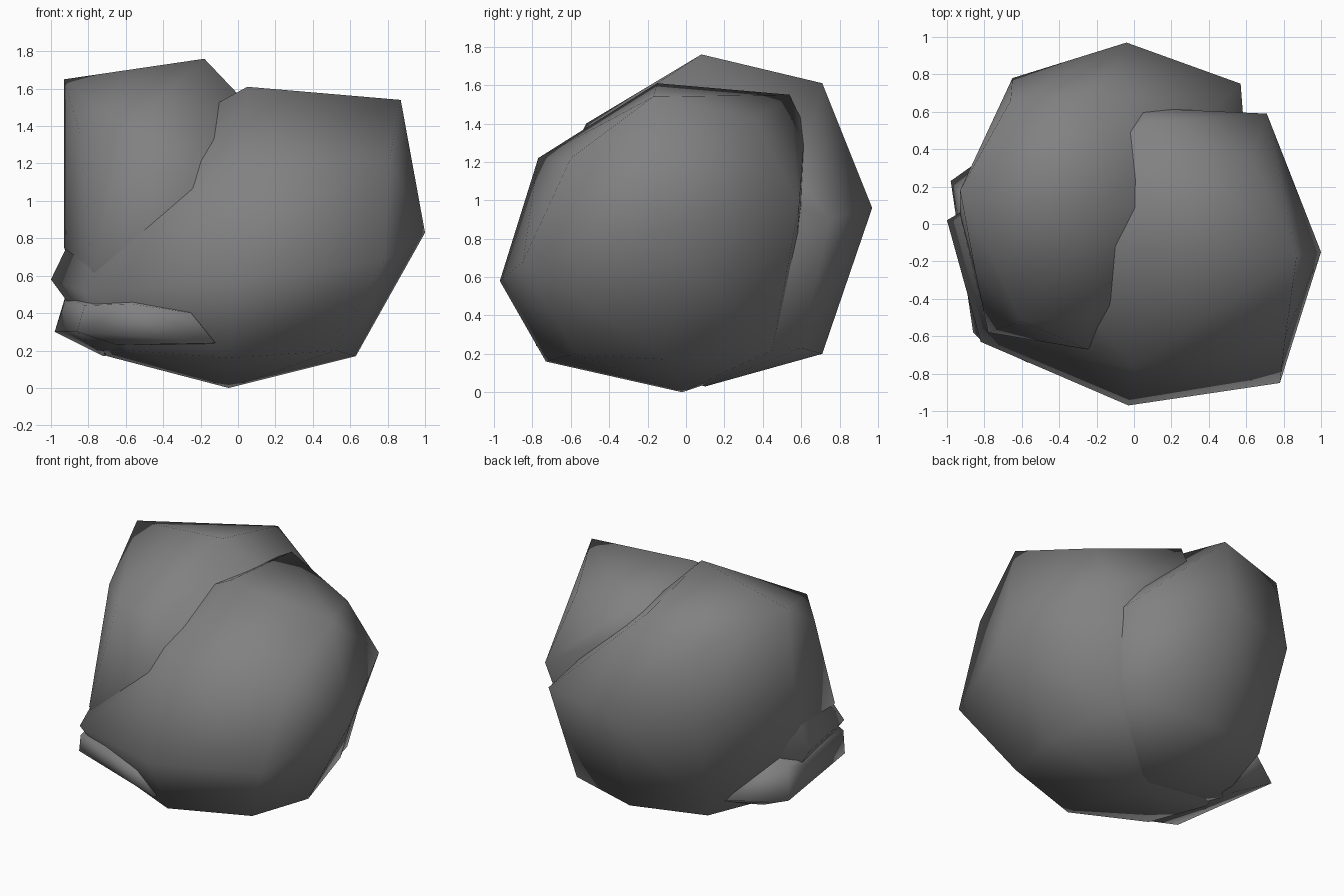
import bpy, bmesh
from mathutils import Vector

# dark grey rock
rock = bpy.data.materials.new("dark_rock")
rock.diffuse_color = (.22, .22, .22, 1)


def lump(name, pts):
    """Closed, smooth-shaded faceted stone from its corner points."""
    bm = bmesh.new()
    for p in pts:
        bm.verts.new(Vector(p))
    bmesh.ops.convex_hull(bm, input=bm.verts[:])
    loose = [v for v in bm.verts if not v.link_faces]
    bmesh.ops.delete(bm, geom=loose, context='VERTS')
    bmesh.ops.recalc_face_normals(bm, faces=bm.faces[:])
    for f in bm.faces:
        f.smooth = True
    me = bpy.data.meshes.new(name)
    bm.to_mesh(me)
    bm.free()
    me.materials.append(rock)
    ob = bpy.data.objects.new(name, me)
    bpy.context.collection.objects.link(ob)
    return ob


# large front right stone
lump("front_stone", [
    (-.05, -.02, 0),
    (.63, -.1, .17), (-.05, -.73, .16), (-.70, -.1, .17), (0, .55, .19),
    (.52, -.58, .20), (-.58, -.54, .20), (.50, .45, .22),
    (1.0, -.15, .83), (-.03, -.97, .58), (-1.0, .02, .58), (.02, .62, .95),
    (.78, -.85, .68), (-.82, -.63, .51), (.71, .59, .98),
    (.05, -.15, 1.61), (.87, -.17, 1.54), (.0, -.77, 1.22),
    (.81, -.60, 1.22), (.62, .36, 1.42), (.05, .54, 1.55),
    (.05, .62, 1.38), (-.03, .45, 1.5), (-.70, 0, 1.2)])

# taller stone behind on the left
lump("back_stone", [
    (-.05, .10, .03),
    (-.72, .05, .18), (-.05, .71, .20), (.55, .10, .20), (-.1, -.50, .20),
    (-.58, .58, .22), (.45, .60, .23), (-.60, -.45, .22),
    (-.93, .05, .75), (-.04, .97, .96), (.57, .75, .90), (.62, .1, .85),
    (-.65, .78, .95), (-.78, -.58, .64), (-.25, -.67, 1.08),
    (-.18, .08, 1.76), (-.93, .18, 1.65), (-.18, .71, 1.61),
    (-.66, .66, 1.50), (-.85, -.25, 1.38), (-.60, -.52, 1.40),
    (-.22, -.50, 1.38), (.40, .58, 1.12), (.40, .10, 1.15)])

# low stone wedged at the left foot
lump("foot_stone", [
    (-.98, .23, .30), (-.92, .15, .50), (-.93, .0, .45),
    (-.86, -.58, .30), (-.82, -.62, .44), (-.57, -.74, .45),
    (-.12, -.78, .24), (-.25, -.80, .40), (-.65, -.55, .23),
    (-.72, .15, .17), (-.60, .50, .30), (-.3, 0, .25), (-.5, 0, .6)])
